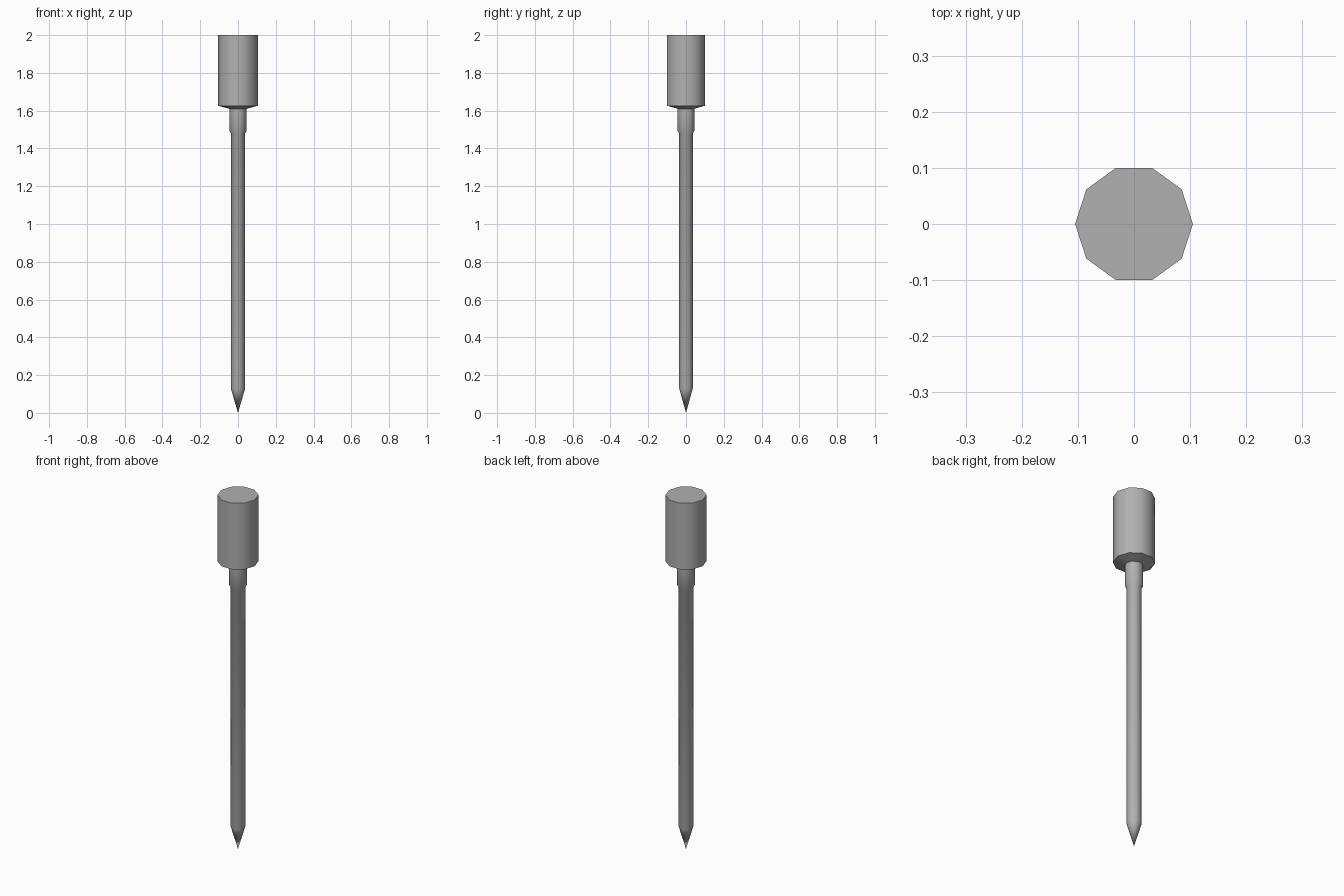
import bpy, bmesh, math

if "Cube" in bpy.data.objects:
    bpy.data.objects.remove(bpy.data.objects["Cube"])

SIDES = 10

# Dark grey metal
metal = bpy.data.materials.new("dark_grey")
metal.diffuse_color = (0.44, 0.44, 0.44, 1)
metal.use_nodes = True
metal.node_tree.nodes["Principled BSDF"].inputs["Base Color"].default_value = metal.diffuse_color


def lathe(name, profile):
    """Spin (radius, z) points round the z axis into a ten-sided part."""
    bm = bmesh.new()
    rings = []
    for r, z in profile:
        if r == 0:
            rings.append([bm.verts.new((0, 0, z))] * SIDES)
        else:
            rings.append([bm.verts.new((r * math.cos(i * math.tau / SIDES),
                                        r * math.sin(i * math.tau / SIDES), z))
                          for i in range(SIDES)])
    for low, high in zip(rings, rings[1:]):
        for i in range(SIDES):
            j = (i + 1) % SIDES
            corners = dict.fromkeys((low[i], low[j], high[j], high[i]))
            bm.faces.new(list(corners))
    bmesh.ops.recalc_face_normals(bm, faces=bm.faces)
    mesh = bpy.data.meshes.new(name)
    bm.to_mesh(mesh)
    bm.free()
    mesh.materials.append(metal)
    obj = bpy.data.objects.new(name, mesh)
    bpy.context.collection.objects.link(obj)
    bpy.ops.object.select_all(action='DESELECT')
    obj.select_set(True)
    bpy.context.view_layer.objects.active = obj
    bpy.ops.object.shade_smooth_by_angle(angle=math.radians(40))
    return obj


# Pointed shaft, flaring smoothly into the collar under the head
lathe("shaft_and_collar", [(0, 0), (0.038, 0.13), (0.038, 1.48),
                           (0.046, 1.493), (0.046, 1.61)])

# Head with a shallow tapered underside and flat top
lathe("head", [(0.046, 1.61), (0.105, 1.626), (0.105, 2.0), (0, 2.0)])
